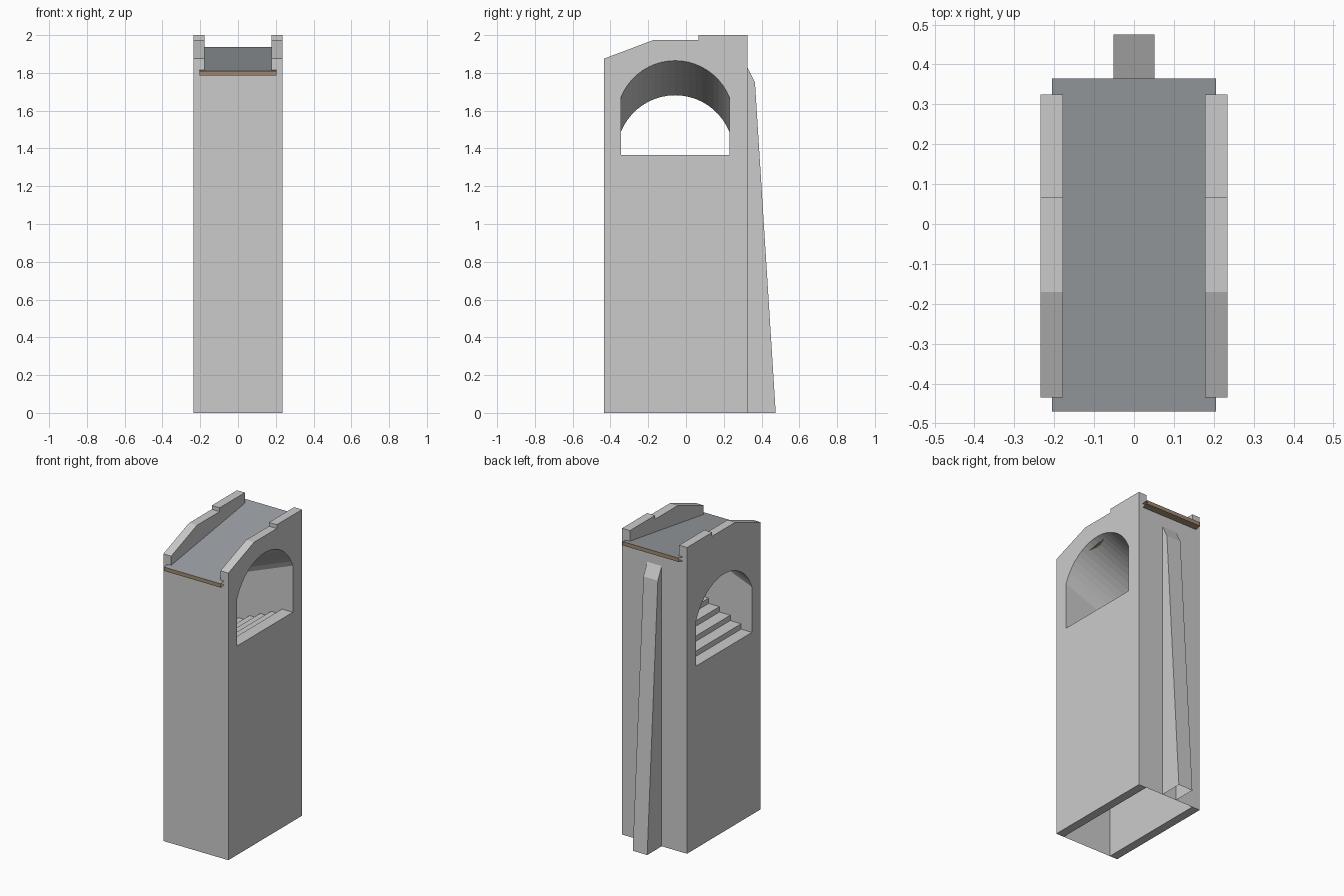
import bpy, bmesh, math

if "Cube" in bpy.data.objects:
    bpy.data.objects.remove(bpy.data.objects["Cube"])

W, T = 0.235, 0.057          # half width, side wall thickness
Y0, Y1 = -0.435, 0.325       # front and back of the tower
A0, A1 = -0.345, 0.23        # arch opening limits
SLOPE = 0.39                 # passage drops towards -x


def material(name, color):
    m = bpy.data.materials.new(name)
    m.diffuse_color = color
    m.use_nodes = True
    m.node_tree.nodes["Principled BSDF"].inputs["Base Color"].default_value = m.diffuse_color
    return m


def link(name, bm, mats=()):
    bmesh.ops.recalc_face_normals(bm, faces=bm.faces[:])
    me = bpy.data.meshes.new(name)
    bm.to_mesh(me)
    bm.free()
    for m in mats:
        me.materials.append(m)
    ob = bpy.data.objects.new(name, me)
    bpy.context.collection.objects.link(ob)
    return ob


def prism(name, profile, x0, x1, caps=True, shear=0.0, closed=True, skip=(), mats=()):
    """Extrude a (y, z) profile along x; shear lowers it towards -x."""
    bm = bmesh.new()
    a, b = [[bm.verts.new((x, y, z - shear * (W - x))) for y, z in profile]
            for x in (x0, x1)]
    n = len(profile)
    for i in range(n if closed else n - 1):
        if i not in skip:
            j = (i + 1) % n
            f = bm.faces.new((a[i], a[j], b[j], b[i]))
            if len(mats) > 1 and i > 0:
                f.material_index = 1
    if caps:
        bm.faces.new(a)
        bm.faces.new(b[::-1])
    return link(name, bm, mats)


# Segmental arch at the +x face
yc, half, spring, rise = (A0 + A1) / 2, (A1 - A0) / 2, 1.67, 0.195
R = (half ** 2 + rise ** 2) / (2 * rise)
span = math.asin(half / R)
arc = [(yc + R * math.sin(span * (1 - 2 * i / 20)),
        spring + rise - R + R * math.cos(span * (1 - 2 * i / 20))) for i in range(21)]
arch = [(A1, 1.335)] + arc + [(A0, 1.335)]

# Cutter for the sloped passage
cutter = prism("passage_cutter", arch, -W - 0.05, W + 0.05, shear=SLOPE)
cutter.hide_render = True

# Side walls with stepped parapets
side = [(Y0, 0), (Y1, 0), (Y1, 2.0), (0.065, 2.0), (0.065, 1.975),
        (-0.17, 1.975), (Y0, 1.875)]
for name, x0, x1 in (("right_wall", W - T, W), ("left_wall", -W, T - W)):
    wall = prism(name, side, x0, x1)
    mod = wall.modifiers.new("arch", 'BOOLEAN')
    mod.object = cutter
    mod.operation = 'DIFFERENCE'
    mod.solver = 'EXACT'
    dg = bpy.context.evaluated_depsgraph_get()
    me = bpy.data.meshes.new_from_object(wall.evaluated_get(dg))
    wall.modifiers.clear()
    wall.data = me
bpy.data.objects.remove(cutter)

# Front and back walls
for name, y, top in (("front_wall", Y0, 1.79), ("back_wall", Y1, 1.908)):
    prism(name, [(y, 0), (y, top)], T - W, W - T, caps=False, closed=False)

# Passage lining between the walls
lining = prism("passage_lining", arch, T - W, W - T, caps=False, shear=SLOPE, closed=False)

# Stairs climbing towards +x
steps, low, high = 6, 1.19, 1.365
pts = [(-W, low - 0.045)]
for i in range(steps):
    z = low + (high - low) * i / (steps - 1)
    pts += [(-W + 2 * W * i / steps, z), (-W + 2 * W * (i + 1) / steps, z)]
pts.append((W, high - 0.035))
bm = bmesh.new()
p = [bm.verts.new((x, A0, z)) for x, z in pts]
q = [bm.verts.new((x, A1, z)) for x, z in pts]
for i in range(len(pts)):
    j = (i + 1) % len(pts)
    bm.faces.new((p[i], p[j], q[j], q[i]))
bm.faces.new(p)
bm.faces.new(q[::-1])
link("stairs", bm)

# Sloped roof sheet with timber underside and edges, open at the sides
slate = material("slate", (0.33, 0.35, 0.37, 1))
timber = material("timber", (0.36, 0.25, 0.16, 1))
prism("roof", [(-0.47, 1.81), (0.365, 1.937), (0.365, 1.912), (-0.47, 1.785)],
      -0.205, 0.205, caps=False, mats=(slate, timber))

# Tapered back buttress, open underneath
prism("buttress", [(Y1, 0), (0.475, 0), (0.365, 1.75), (Y1, 1.83)],
      -0.052, 0.052, skip=(0, 3 + 0))
# Sloped cap of the buttress is closed by its own strip
